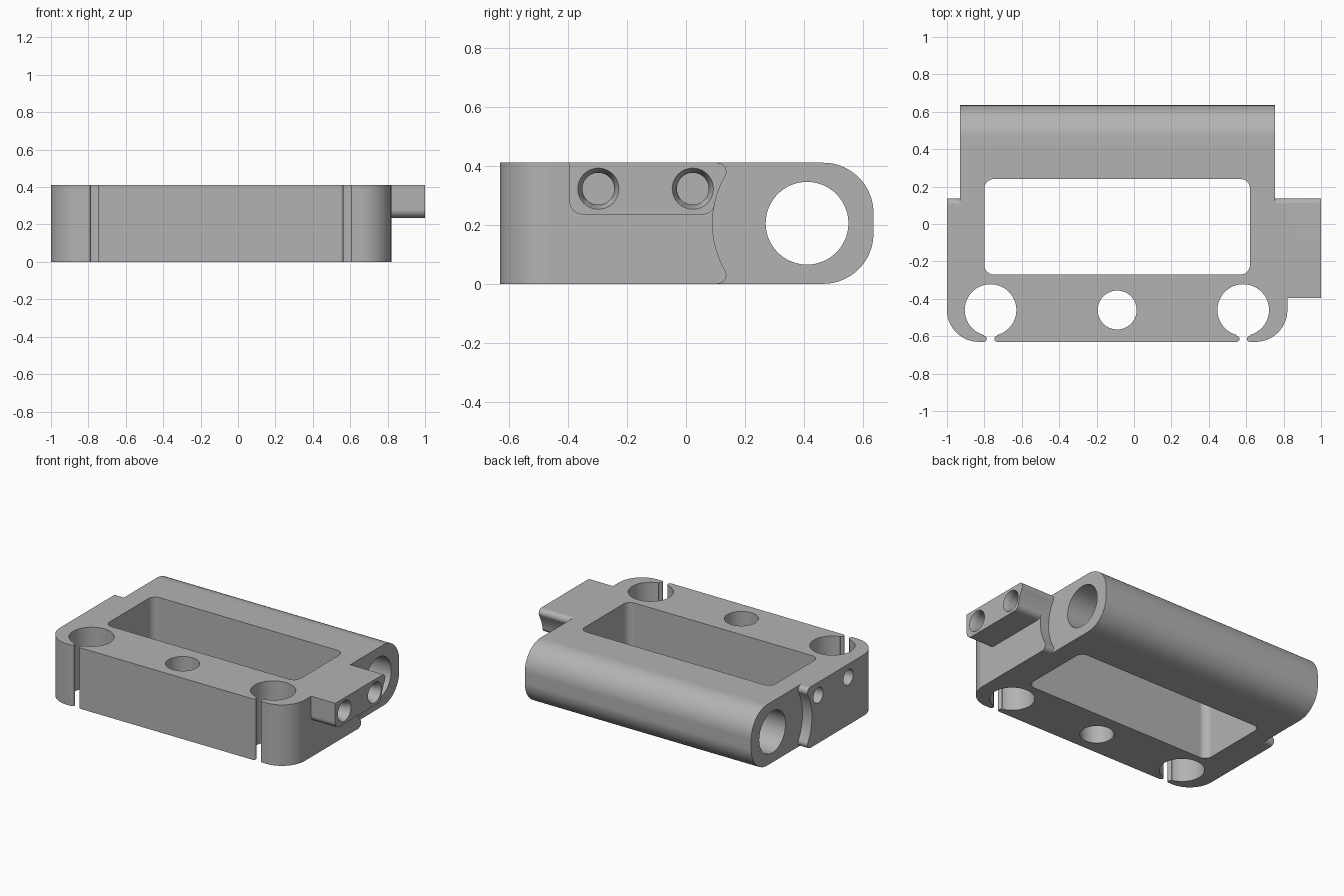
import bpy, bmesh
from math import cos, sin, radians, pi
from mathutils import Matrix, Vector

if "Cube" in bpy.data.objects:
    bpy.data.objects.remove(bpy.data.objects["Cube"], do_unlink=True)

H = 0.41                 # body height
MID = H / 2              # height of the barrel axis
BORE_Y = 0.41            # barrel axis
HOLE_Y = -0.46           # row of upright holes

grey = bpy.data.materials.new("plain grey")
grey.use_nodes = True
grey.diffuse_color = (0.45, 0.45, 0.45, 1)
grey.node_tree.nodes["Principled BSDF"].inputs["Base Color"].default_value = grey.diffuse_color


def finish(name, bm):
    bmesh.ops.recalc_face_normals(bm, faces=bm.faces)
    mesh = bpy.data.meshes.new(name)
    bm.to_mesh(mesh)
    bm.free()
    mesh.materials.append(grey)
    obj = bpy.data.objects.new(name, mesh)
    bpy.context.collection.objects.link(obj)
    return obj


def arc(u, v, r, start, end, n=16):
    angles = [radians(start + (end - start) * i / n) for i in range(n + 1)]
    return [(u + r * cos(a), v + r * sin(a)) for a in angles]


def rounded_rect(u0, v0, u1, v1, r_low, r_high):
    return (arc(u0 + r_low, v0 + r_low, r_low, 180, 270)
            + arc(u1 - r_low, v0 + r_low, r_low, 270, 360)
            + arc(u1 - r_high, v1 - r_high, r_high, 0, 90)
            + arc(u0 + r_high, v1 - r_high, r_high, 90, 180))


def prism(name, points, axis, low, high):
    """Extrude an outline: (y, z) points along X, or (x, y) points along Z."""
    bm = bmesh.new()
    place = (lambda u, v: (low, u, v)) if axis == "X" else (lambda u, v: (u, v, low))
    face = bm.faces.new([bm.verts.new(place(u, v)) for u, v in points])
    move = Vector((high - low, 0, 0)) if axis == "X" else Vector((0, 0, high - low))
    new = bmesh.ops.extrude_face_region(bm, geom=[face])["geom"]
    bmesh.ops.translate(bm, vec=move, verts=[g for g in new if isinstance(g, bmesh.types.BMVert)])
    return finish(name, bm)


def rod(name, centre, r_low, r_high, length, axis="Z", sides=64):
    bm = bmesh.new()
    turn = Matrix.Rotation(pi / 2, 4, "Y") if axis == "X" else Matrix()
    bmesh.ops.create_cone(bm, cap_ends=True, segments=sides, radius1=r_low, radius2=r_high,
                          depth=length, matrix=Matrix.Translation(centre) @ turn)
    return finish(name, bm)


def combine(target, other, operation):
    other.hide_render = True
    mod = target.modifiers.new(operation.lower(), "BOOLEAN")
    mod.operation, mod.object, mod.solver = operation, other, "EXACT"
    bpy.context.view_layer.objects.active = target
    bpy.ops.object.modifier_apply(modifier=mod.name)
    bpy.data.objects.remove(other, do_unlink=True)


# Front block: hollowed back edge with rounded lips, rounded front corners
lip_y, lip_r, hollow_r = 0.107, 0.03, 0.32
top_lip = arc(lip_y, H - lip_r, lip_r, -30, 90, 8)
side = ([(-0.75, 0)] + arc(lip_y, lip_r, lip_r, -90, 30, 8)
        + arc(BORE_Y, MID, hollow_r, 210, 150, 24)[1:-1] + top_lip + [(-0.75, H)])
body = prism("clamp_body", side, "X", -1.1, 0.95)
plan = rounded_rect(-1, -0.63, 0.82, 0.4, 0.17, 0.02)
combine(body, prism("plan_trim", plan, "Z", -0.1, 0.6), "INTERSECT")

# Rear barrel joined to the block
barrel_r = 0.17
end_y = 0.635 - barrel_r
barrel = ([(-0.2, 0)] + arc(end_y, barrel_r, barrel_r, -90, 0, 24)
          + arc(end_y, H - barrel_r, barrel_r, 0, 90, 24) + [(-0.2, H)])
combine(body, prism("barrel", barrel, "X", -0.93, 0.755), "UNION")

# Side tab
tab = ([(-0.395, H)] + arc(-0.35, 0.28, 0.045, 180, 270, 10)
       + arc(0.058, 0.275, 0.04, 270, 360, 10)
       + arc(BORE_Y, MID, hollow_r, 167, 150, 8)[1:-1] + top_lip)
combine(body, prism("side_tab", tab, "X", 0.815, 1.0), "UNION")

# Window and barrel bore
window = rounded_rect(-0.8, -0.27, 0.62, 0.24, 0.05, 0.05)
combine(body, prism("window_cut", window, "Z", -0.1, 0.6), "DIFFERENCE")
combine(body, rod("bore_cut", (0, BORE_Y, MID), 0.14, 0.14, 3, "X", 96), "DIFFERENCE")

# Upright holes, the outer two slotted to the front with rounded slot lips
combine(body, rod("middle_hole_cut", (-0.09, HOLE_Y, MID), 0.104, 0.104, 1), "DIFFERENCE")
for x in (-0.767, 0.584):
    combine(body, rod("clamp_hole_cut", (x, HOLE_Y, MID), 0.138, 0.138, 1), "DIFFERENCE")
    slot = [(x - 0.035, -0.7), (x + 0.035, -0.7), (x + 0.035, -0.55), (x - 0.035, -0.55)]
    combine(body, prism("slot_cut", slot, "Z", -0.1, 0.6), "DIFFERENCE")
    for s in (-1, 1):
        lip = rod("slot_lip", (x + s * 0.036, -0.614, MID), 0.016, 0.016, H, sides=24)
        combine(body, lip, "UNION")

# Screw holes: countersunk in the tab, plain and blind on the opposite side
for y in (-0.297, 0.023):
    combine(body, rod("screw_cut", (0.91, y, 0.322), 0.054, 0.054, 0.2, "X", 40), "DIFFERENCE")
    combine(body, rod("countersink_cut", (0.985, y, 0.322), 0.054, 0.072, 0.04, "X", 40), "DIFFERENCE")
    combine(body, rod("blind_cut", (-1, y, 0.322), 0.052, 0.052, 0.24, "X", 40), "DIFFERENCE")

# Smooth curves with crisp edges
bpy.ops.object.select_all(action="DESELECT")
body.select_set(True)
bpy.context.view_layer.objects.active = body
bpy.ops.object.shade_smooth_by_angle(angle=radians(30))
weighted = body.modifiers.new("even_shading", "WEIGHTED_NORMAL")
weighted.keep_sharp = True
